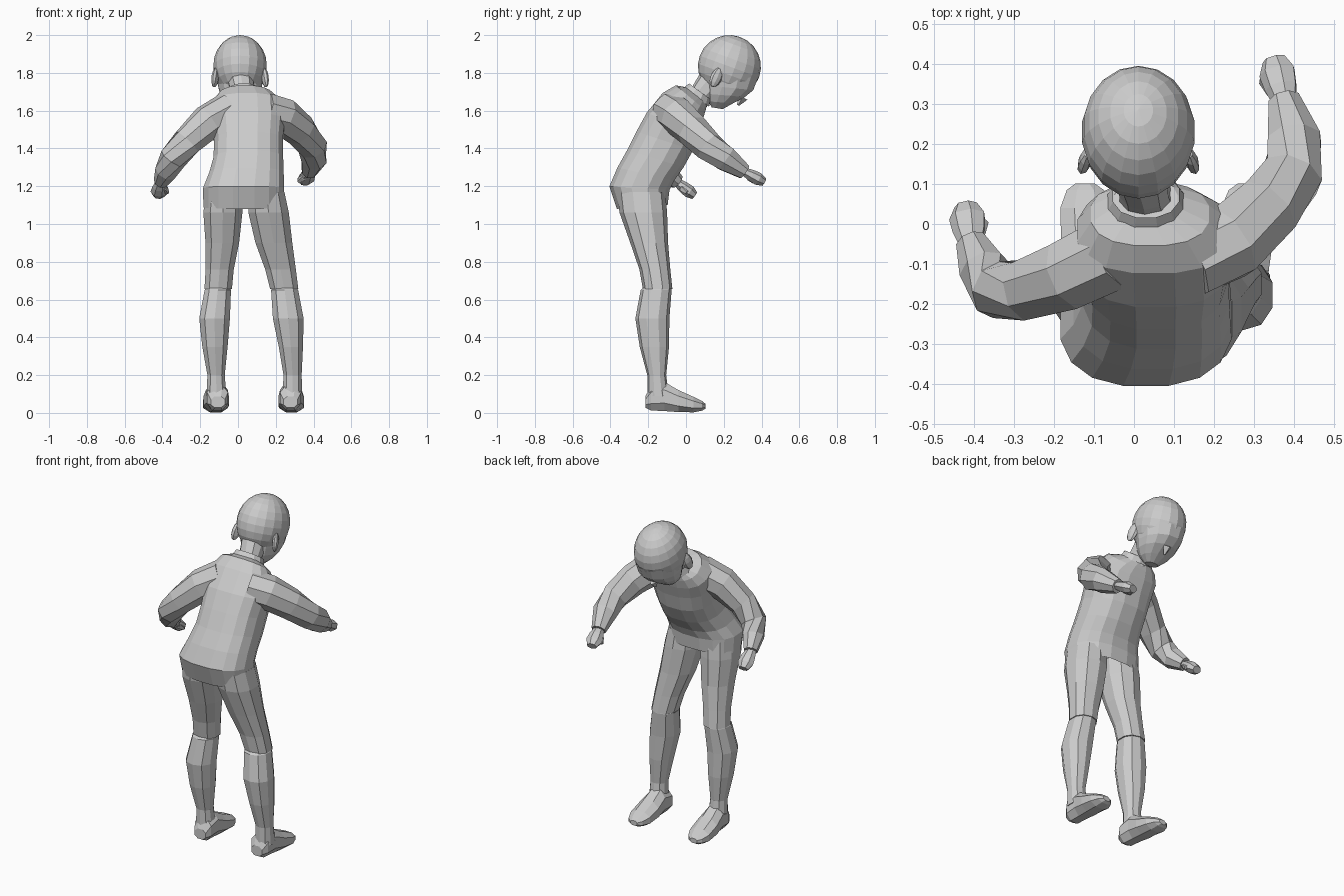
import bpy, bmesh, math
from mathutils import Vector


def skin(name, rings, cap_start=True, cap_end=True):
    """Join equal rings of points into a faceted shell."""
    bm = bmesh.new()
    loops = [[bm.verts.new(p) for p in ring] for ring in rings]
    n = len(loops[0])
    for a, b in zip(loops, loops[1:]):
        for i in range(n):
            j = (i + 1) % n
            bm.faces.new((a[i], a[j], b[j], b[i]))
    if cap_start:
        bm.faces.new(loops[0])
    if cap_end:
        bm.faces.new(loops[-1])
    bmesh.ops.recalc_face_normals(bm, faces=bm.faces)
    me = bpy.data.meshes.new(name)
    bm.to_mesh(me)
    bm.free()
    ob = bpy.data.objects.new(name, me)
    bpy.context.collection.objects.link(ob)
    return ob


def oval(c, u, v, n, power=1.0):
    pts = []
    for i in range(n):
        t = 2 * math.pi * (i + 0.5) / n
        a, b = math.cos(t), math.sin(t)
        a = math.copysign(abs(a) ** power, a)
        b = math.copysign(abs(b) ** power, b)
        pts.append(c + u * a + v * b)
    return pts


def stack(name, sections, n=10, power=0.9, **caps):
    """Sections: centre x, half width, back (y, z), front (y, z)."""
    rings = []
    for cx, hw, yb, zb, yf, zf in sections:
        back, front = Vector((cx, yb, zb)), Vector((cx, yf, zf))
        rings.append(oval((back + front) / 2, Vector((hw, 0, 0)),
                          (front - back) / 2, n, power))
    return skin(name, rings, **caps)


def tube(name, path, n=8, flat=1.0):
    """Path: x, y, z, radius; rings follow the path direction."""
    pts = [Vector(p[:3]) for p in path]
    rings = []
    for i, p in enumerate(pts):
        t = (pts[min(i + 1, len(pts) - 1)] - pts[max(i - 1, 0)]).normalized()
        u = t.cross(Vector((0, 0, 1))).normalized()
        r = path[i][3]
        rings.append(oval(p, u * r, u.cross(t) * r * flat, n))
    return skin(name, rings)


def ball(name, loc, size, seg=16, rings=10, rot=(0, 0, 0)):
    bpy.ops.mesh.primitive_uv_sphere_add(segments=seg, ring_count=rings,
                                         radius=1, location=loc, rotation=rot)
    ob = bpy.context.object
    ob.name = name
    ob.scale = size
    return ob


# Shirt, leaning forward, open at the hem
stack("shirt", [
    (0.03, 0.217, -0.368, 1.08, -0.095, 1.10),
    (0.03, 0.218, -0.408, 1.20, -0.085, 1.18),
    (0.045, 0.20, -0.365, 1.30, -0.06, 1.23),
    (0.055, 0.187, -0.315, 1.39, -0.01, 1.30),
    (0.055, 0.185, -0.265, 1.49, 0.04, 1.39),
    (0.055, 0.195, -0.21, 1.59, 0.065, 1.48),
    (0.05, 0.195, -0.125, 1.695, 0.09, 1.55),
    (0.04, 0.15, -0.055, 1.735, 0.105, 1.60),
    (0.03, 0.08, 0.0, 1.725, 0.115, 1.645),
], n=16, power=0.82, cap_start=False)

# Collar and neck
stack("collar", [
    (0.03, 0.10, -0.02, 1.72, 0.125, 1.62),
    (0.03, 0.085, 0.015, 1.745, 0.13, 1.66),
], n=12, cap_start=False, cap_end=False)
stack("neck", [
    (0.03, 0.07, 0.01, 1.68, 0.11, 1.62),
    (0.025, 0.064, 0.035, 1.73, 0.135, 1.655),
    (0.015, 0.07, 0.07, 1.79, 0.20, 1.70),
], n=10)

# Head: hair cap, downturned face, nose and ears
ball("hair", (0.011, 0.23, 1.834), (0.143, 0.167, 0.166), 18, 12,
     (math.radians(-20), 0, 0))
stack("face", [
    (0.011, 0.128, 0.09, 1.80, 0.385, 1.77),
    (0.011, 0.118, 0.095, 1.735, 0.36, 1.708),
    (0.011, 0.105, 0.10, 1.69, 0.315, 1.672),
    (0.011, 0.08, 0.115, 1.65, 0.25, 1.638),
    (0.011, 0.042, 0.135, 1.618, 0.195, 1.608),
], n=12, power=0.95)
bpy.ops.mesh.primitive_cone_add(vertices=4, radius1=0.028, radius2=0.006,
                                depth=0.05, location=(0.011, 0.288, 1.65),
                                rotation=(math.radians(150), 0, 0))
bpy.context.object.name = "nose"
for side in (-1, 1):
    ball("ear", (0.011 + side * 0.132, 0.16, 1.775), (0.018, 0.032, 0.056), 8, 6,
         (math.radians(-25), 0, side * math.radians(20)))

# Sleeves
tube("left_sleeve", [
    (-0.05, -0.07, 1.60, 0.10), (-0.16, -0.125, 1.54, 0.094),
    (-0.27, -0.165, 1.435, 0.08), (-0.345, -0.165, 1.345, 0.073),
    (-0.378, -0.115, 1.28, 0.063), (-0.408, -0.045, 1.222, 0.04)])
tube("right_sleeve", [
    (0.14, -0.09, 1.60, 0.10), (0.24, -0.045, 1.57, 0.10),
    (0.33, 0.035, 1.495, 0.09), (0.395, 0.12, 1.41, 0.08),
    (0.402, 0.21, 1.345, 0.071), (0.377, 0.31, 1.275, 0.042)])

# Fists with thumbs
hands = {"left": ((-0.408, -0.05, 1.222), (-0.42, 0.045, 1.15), (-0.375, 0.005, 1.165)),
         "right": ((0.378, 0.305, 1.278), (0.352, 0.412, 1.222), (0.322, 0.36, 1.225))}
for name, (wrist, tip, thumb) in hands.items():
    w, t = Vector(wrist), Vector(tip)
    tube(name + "_hand", [(*w.lerp(t, f), r) for f, r in
                          ((0, 0.03), (0.35, 0.042), (0.7, 0.047), (1, 0.03))],
         n=7, flat=0.75)
    tube(name + "_thumb", [(*w.lerp(t, 0.25), 0.018),
                           (*w.lerp(Vector(thumb), 0.6), 0.02), (*thumb, 0.012)], n=5)

# Legs: x centres per level, shared depth profile
thigh_depth = [(1.17, -0.365, -0.11), (1.06, -0.352, -0.10), (0.90, -0.295, -0.095),
               (0.76, -0.247, -0.083), (0.655, -0.228, -0.072)]
calf_depth = [(0.67, -0.22, -0.08), (0.65, -0.24, -0.076), (0.50, -0.268, -0.088),
              (0.35, -0.245, -0.09), (0.20, -0.205, -0.105), (0.09, -0.205, -0.09)]
foot_shape = [(-0.215, 0.025, 0.09, 0.04), (-0.185, 0.008, 0.15, 0.06),
              (-0.115, 0.004, 0.17, 0.062), (-0.04, 0.0, 0.125, 0.072),
              (0.04, 0.0, 0.088, 0.07), (0.085, 0.01, 0.065, 0.05),
              (0.102, 0.02, 0.05, 0.025)]
legs = {
    "left": ([(-0.075, 0.10), (-0.08, 0.108), (-0.083, 0.093), (-0.097, 0.078), (-0.105, 0.076)],
             [(-0.106, 0.06), (-0.107, 0.073), (-0.124, 0.085), (-0.122, 0.07), (-0.116, 0.048),
              (-0.114, 0.055)], -0.112, -0.05),
    "right": ([(0.15, 0.10), (0.162, 0.112), (0.19, 0.102), (0.225, 0.085), (0.245, 0.078)],
              [(0.245, 0.06), (0.247, 0.075), (0.266, 0.085), (0.28, 0.067), (0.289, 0.05),
               (0.288, 0.055)], 0.28, 0.02)}
for name, (thigh, calf, foot_x, turn) in legs.items():
    for part, xs, depth in (("thigh", thigh, thigh_depth), ("calf", calf, calf_depth)):
        stack(f"{name}_{part}", [(cx, hw, yb, z, yf, z)
                                 for (cx, hw), (z, yb, yf) in zip(xs, depth)])
    stack(f"{name}_foot", [(foot_x + turn * (y + 0.11), hw, y, low, y, high)
                           for y, low, high, hw in foot_shape], n=8)
